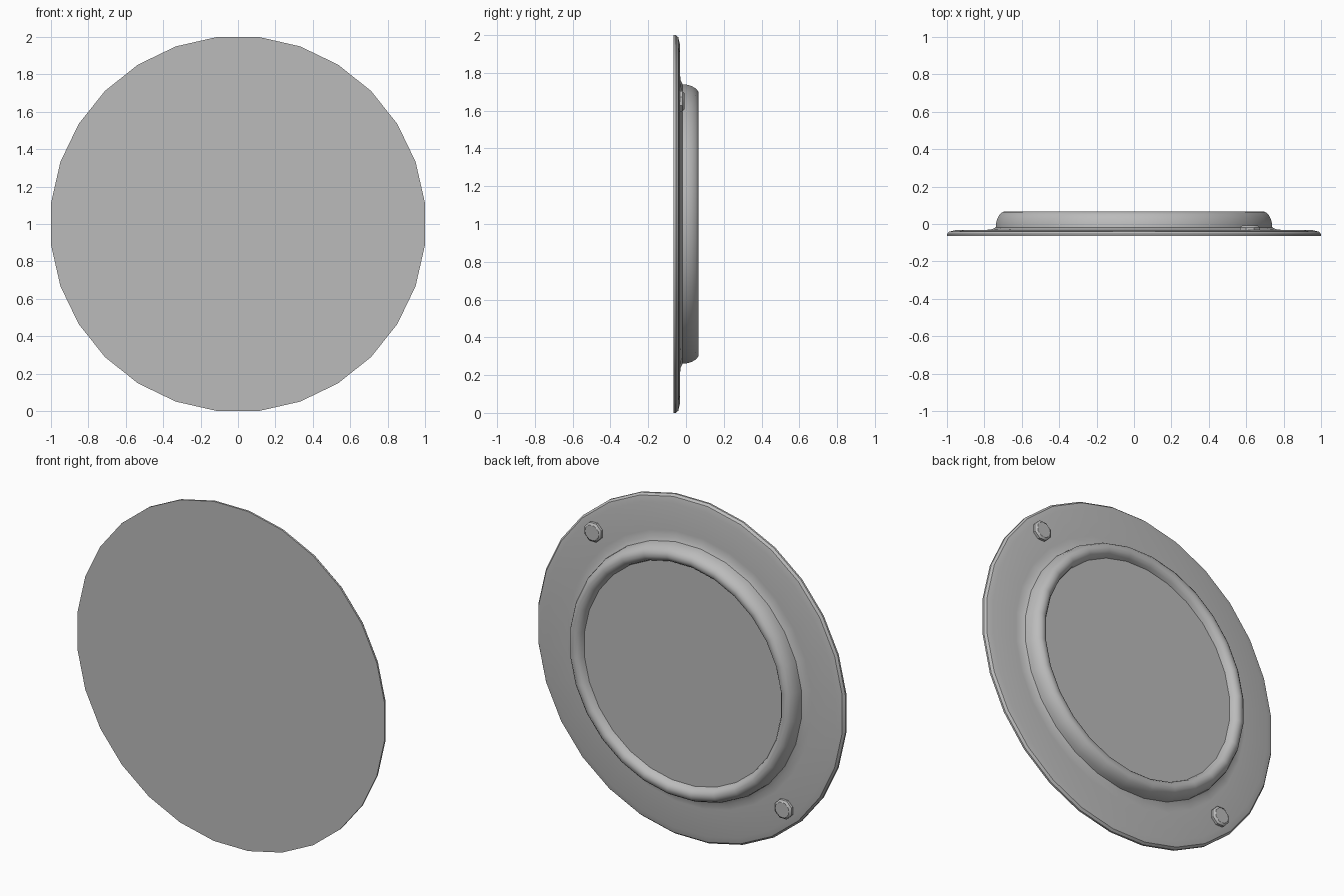
import bpy, bmesh, math
from mathutils import Matrix, Vector

cube = bpy.data.objects.get("Cube")
if cube:
    bpy.data.objects.remove(cube, do_unlink=True)

grey = bpy.data.materials.new("plain grey")
grey.use_nodes = True
colour = (0.5, 0.5, 0.5, 1)
grey.diffuse_color = colour
grey.node_tree.nodes["Principled BSDF"].inputs["Base Color"].default_value = colour


def lathe(name, profile, sides, centre):
    """Turn a (radius, y) profile about the y axis and cap both ends."""
    bm = bmesh.new()
    rings = []
    for r, y in profile:
        angles = [(i + 0.5) * math.tau / sides for i in range(sides)]
        rings.append([bm.verts.new((r * math.cos(a), y, r * math.sin(a))) for a in angles])
    for a, b in zip(rings, rings[1:]):
        for i in range(sides):
            j = (i + 1) % sides
            bm.faces.new((a[i], a[j], b[j], b[i]))
    bm.faces.new(rings[0])
    bm.faces.new(rings[-1])
    bmesh.ops.recalc_face_normals(bm, faces=bm.faces)
    bmesh.ops.transform(bm, matrix=Matrix.Translation(Vector(centre)), verts=bm.verts)
    mesh = bpy.data.meshes.new(name)
    bm.to_mesh(mesh)
    bm.free()
    mesh.materials.append(grey)
    obj = bpy.data.objects.new(name, mesh)
    bpy.context.collection.objects.link(obj)
    bpy.ops.object.select_all(action="DESELECT")
    obj.select_set(True)
    bpy.context.view_layer.objects.active = obj
    bpy.ops.object.shade_smooth_by_angle(angle=math.radians(35))
    return obj


# Flat front, rounded rim, shallow flange, raised rounded lip and recessed floor
plate = [(1.006, -0.065), (1.006, -0.054), (0.995, -0.041), (0.96, -0.033),
         (0.80, -0.032), (0.765, -0.028), (0.744, -0.018),
         (0.742, 0.005), (0.735, 0.03), (0.722, 0.052), (0.706, 0.065),
         (0.685, 0.067), (0.668, 0.06), (0.655, 0.045), (0.648, 0.025)]
lathe("flanged_disc", plate, 28, (0, 0, 1))

# Two chamfered bolt heads on opposite sides of the flange
bolt = [(0.058, -0.036), (0.058, -0.018), (0.046, -0.009)]
for side, label in ((1, "upper"), (-1, "lower")):
    lathe(label + "_bolt_head", bolt, 8, (0.62 * side, 0, 1 + 0.65 * side))
